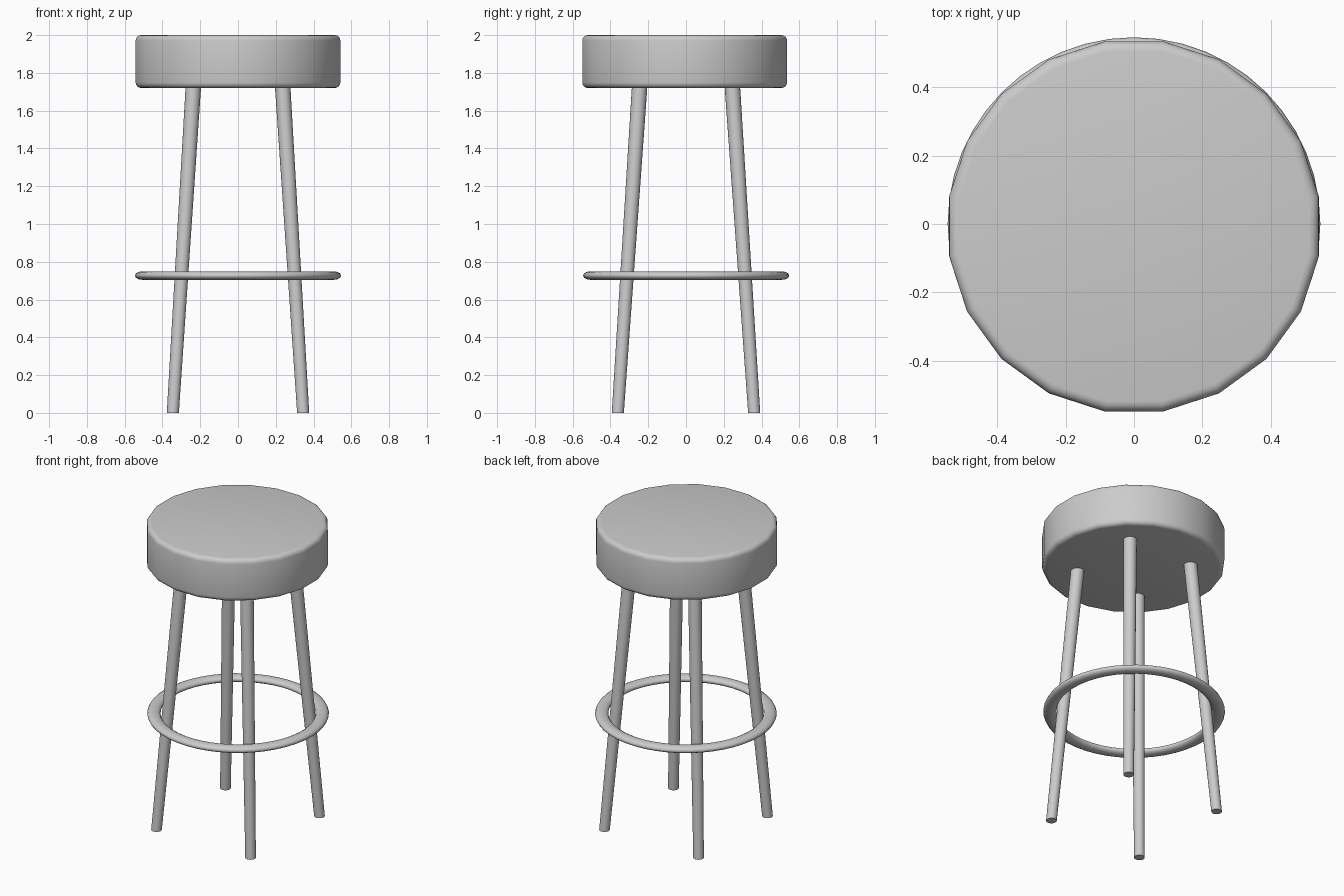
import bpy, math
from math import cos, sin, pi, tau

if "Cube" in bpy.data.objects:
    bpy.data.objects.remove(bpy.data.objects["Cube"])


def ring_mesh(name, sections, smooth_angle, closed=False):
    """Skin a list of equal-length vertex rings; cap the ends or close into a loop."""
    n, m = len(sections[0]), len(sections)
    verts = [p for s in sections for p in s]
    faces = []
    for i in range(m if closed else m - 1):
        k = (i + 1) % m
        for j in range(n):
            l = (j + 1) % n
            faces.append((i * n + j, i * n + l, k * n + l, k * n + j))
    if not closed:
        faces.append(tuple(reversed(range(n))))
        faces.append(tuple((m - 1) * n + j for j in range(n)))
    me = bpy.data.meshes.new(name)
    me.from_pydata(verts, [], faces)
    ob = bpy.data.objects.new(name, me)
    bpy.context.collection.objects.link(ob)
    bpy.ops.object.select_all(action='DESELECT')
    ob.select_set(True)
    bpy.context.view_layer.objects.active = ob
    bpy.ops.object.shade_smooth_by_angle(angle=math.radians(smooth_angle))
    return ob


def circle(cx, cy, z, r, n, start=0.0):
    return [(cx + r * cos(start + tau * j / n), cy + r * sin(start + tau * j / n), z)
            for j in range(n)]


# Seat: 20-sided cushion with rounded rims
R, B, Z0, Z1, CY = 0.549, 0.03, 1.72, 2.0, -0.007
steps = 4
lower = [(R - B + B * sin(a), Z0 + B - B * cos(a))
         for a in (pi / 2 * i / steps for i in range(steps + 1))]
upper = [(r, Z0 + Z1 - z) for r, z in reversed(lower)]
ring_mesh("seat", [circle(0, CY, z, r, 20, pi / 20) for r, z in lower + upper], 40)

# Four splayed legs, thinner at the foot
for side, sx in (("left", -1), ("right", 1)):
    for end, sy in (("front", -1), ("back", 1)):
        ring_mesh(f"{end}_{side}_leg",
                  [circle(sx * 0.345, sy * 0.361, 0.0, 0.032, 20),
                   circle(sx * 0.236, sy * 0.245, 1.735, 0.041, 20)], 40)

# Foot ring: flattened oval tube touching the legs
OUT, HW, HH, ZR = 0.546, 0.04, 0.0225, 0.727
sections = []
for i in range(48):
    a = tau * i / 48
    sections.append([((OUT - HW + HW * cos(t)) * cos(a),
                      (OUT - HW + HW * cos(t)) * sin(a) + 0.001,
                      ZR + HH * sin(t))
                     for t in (-tau * j / 12 for j in range(12))])
ring_mesh("foot_ring", sections, 60, closed=True)
